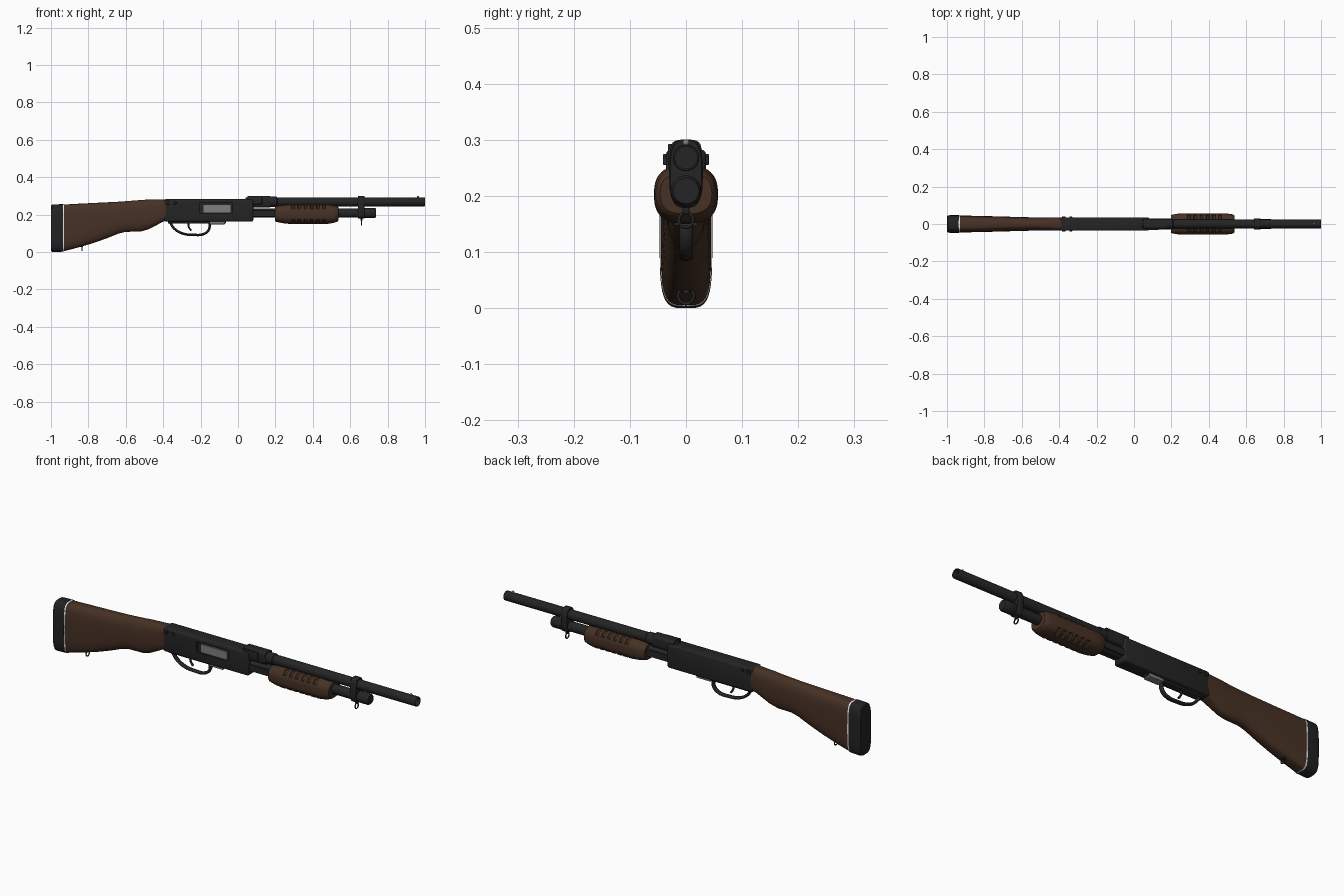
import bpy, bmesh, math
from mathutils import Vector

if "Cube" in bpy.data.objects:
    bpy.data.objects.remove(bpy.data.objects["Cube"])


def material(name, c):
    m = bpy.data.materials.new(name)
    m.diffuse_color = (*c, 1)
    m.use_nodes = True
    m.node_tree.nodes["Principled BSDF"].inputs["Base Color"].default_value = m.diffuse_color
    return m


WOOD = material("brown_wood", (0.062, 0.031, 0.018))
METAL = material("black_metal", (0.018, 0.018, 0.019))
RUBBER = material("black_rubber", (0.016, 0.016, 0.016))
STEEL = material("grey_steel", (0.21, 0.21, 0.21))
WHITE = material("white_spacer", (0.8, 0.8, 0.8))


def finish(name, bm, mat, smooth=True):
    bmesh.ops.recalc_face_normals(bm, faces=bm.faces)
    me = bpy.data.meshes.new(name)
    bm.to_mesh(me)
    bm.free()
    me.materials.append(mat)
    ob = bpy.data.objects.new(name, me)
    bpy.context.collection.objects.link(ob)
    activate(ob)
    if smooth:
        bpy.ops.object.shade_smooth_by_angle(angle=math.radians(35))
    return ob


def activate(ob):
    bpy.ops.object.select_all(action='DESELECT')
    ob.select_set(True)
    bpy.context.view_layer.objects.active = ob


def loft(name, sections, mat, n=40, shape=None):
    """Rounded sections along x: (x, z_low, z_high, half_width, roundness)."""
    bm = bmesh.new()
    rings = []
    for i, (x, lo, hi, w, e) in enumerate(sections):
        ring = []
        for k in range(n):
            t = 2 * math.pi * k / n
            c, s = math.cos(t), math.sin(t)
            f = shape(i, s) if shape else 1
            y = math.copysign(abs(c) ** (2 / e), c) * w * f
            z = (lo + hi) / 2 + math.copysign(abs(s) ** (2 / e), s) * (hi - lo) / 2 * f
            ring.append(bm.verts.new((x, y, z)))
        rings.append(ring)
    for a, b in zip(rings, rings[1:]):
        for k in range(n):
            bm.faces.new((a[k], a[(k + 1) % n], b[(k + 1) % n], b[k]))
    bm.faces.new(rings[0])
    bm.faces.new(rings[-1])
    return finish(name, bm, mat)


def lathe(name, z, profile, mat, n=32):
    """Turned part around an x axis at height z; profile of (x, radius)."""
    bm = bmesh.new()
    rings = [[bm.verts.new((x, r * math.cos(2 * math.pi * k / n), z + r * math.sin(2 * math.pi * k / n)))
              for k in range(n)] for x, r in profile]
    for a, b in zip(rings, rings[1:]):
        for k in range(n):
            bm.faces.new((a[k], a[(k + 1) % n], b[(k + 1) % n], b[k]))
    bm.faces.new(rings[0])
    bm.faces.new(rings[-1])
    return finish(name, bm, mat)


def box(name, x, y, z, mat, bevel=0.0):
    bm = bmesh.new()
    bmesh.ops.create_cube(bm, size=1)
    for v in bm.verts:
        v.co = Vector([(r[0] + r[1]) / 2 + c * (r[1] - r[0]) for r, c in zip((x, y, z), v.co)])
    if bevel:
        bmesh.ops.bevel(bm, geom=bm.edges[:], offset=bevel, segments=3, profile=0.5, affect='EDGES')
    return finish(name, bm, mat)


def strap(name, pts, r, width, mat):
    """Smooth rod through (x, z) points, stretched across y."""
    cu = bpy.data.curves.new(name, 'CURVE')
    cu.dimensions = '3D'
    sp = cu.splines.new('BEZIER')
    sp.bezier_points.add(len(pts) - 1)
    for p, (x, z) in zip(sp.bezier_points, pts):
        p.co = (x, 0, z)
        p.handle_left_type = p.handle_right_type = 'AUTO'
    cu.bevel_depth, cu.bevel_resolution, cu.resolution_u = r, 3, 8
    cu.use_fill_caps = True
    ob = bpy.data.objects.new(name, cu)
    bpy.context.collection.objects.link(ob)
    ob.scale.y = width / r
    cu.materials.append(mat)
    activate(ob)
    bpy.ops.object.convert(target='MESH')
    bpy.ops.object.shade_smooth_by_angle(angle=math.radians(40))


def swivel(name, x, z, r):
    bpy.ops.mesh.primitive_torus_add(location=(x, 0, z), rotation=(0, math.pi / 2, 0), major_radius=r,
                                     minor_radius=0.003, major_segments=24, minor_segments=8)
    ob = bpy.context.object
    ob.name = name
    ob.data.materials.append(METAL)
    bpy.ops.object.shade_smooth_by_angle(angle=math.radians(60))


# Stock, spacer and butt pad
loft("stock", [(-0.93, 0.005, 0.254, 0.045, 4), (-0.86, 0.023, 0.258, 0.044, 3.6),
               (-0.78, 0.046, 0.262, 0.042, 3.2), (-0.70, 0.074, 0.266, 0.040, 2.9),
               (-0.64, 0.098, 0.269, 0.038, 2.7), (-0.60, 0.108, 0.272, 0.037, 2.6),
               (-0.56, 0.109, 0.275, 0.036, 2.6), (-0.52, 0.110, 0.278, 0.036, 2.6),
               (-0.48, 0.121, 0.281, 0.036, 2.8), (-0.44, 0.141, 0.282, 0.036, 3),
               (-0.41, 0.158, 0.282, 0.036, 3.5), (-0.385, 0.168, 0.282, 0.036, 4)], WOOD)
loft("stock_spacer", [(-0.937, 0.003, 0.256, 0.0465, 4), (-0.929, 0.004, 0.256, 0.0465, 4)], WHITE)
loft("butt_pad", [(-1.0, 0.008, 0.247, 0.042, 4), (-0.995, 0.002, 0.253, 0.046, 4),
                  (-0.985, 0.0, 0.255, 0.047, 4), (-0.936, 0.002, 0.256, 0.047, 4)], RUBBER)

# Receiver with ejection port cut in the front side
receiver = box("receiver", (-0.395, 0.082), (-0.036, 0.036), (0.163, 0.283), METAL, 0.010)
cutter = box("port_cutter", (-0.205, -0.03), (-0.06, -0.024), (0.21, 0.262), METAL)
cutter.hide_render = True
mod = receiver.modifiers.new("port", 'BOOLEAN')
mod.operation, mod.object = 'DIFFERENCE', cutter
activate(receiver)
bpy.ops.object.modifier_apply(modifier="port")
bpy.data.objects.remove(cutter)
box("bolt", (-0.185, -0.04), (-0.032, -0.015), (0.212, 0.252), STEEL)
box("loading_gate", (-0.15, -0.07), (-0.020, 0.020), (0.148, 0.175), STEEL, 0.003)
for side, s in (("front", -1), ("back", 1)):
    y = sorted((s * 0.030, s * 0.041))
    box("receiver_lug_" + side, (-0.385, -0.365), y, (0.255, 0.275), METAL, 0.003)
    box("receiver_pin_" + side, (-0.345, -0.33), y, (0.255, 0.270), METAL, 0.003)

# Trigger group
box("trigger_plate", (-0.375, -0.065), (-0.017, 0.017), (0.153, 0.17), METAL, 0.003)
strap("trigger_guard", [(-0.365, 0.165), (-0.345, 0.130), (-0.30, 0.101), (-0.24, 0.092),
                        (-0.18, 0.098), (-0.156, 0.120), (-0.152, 0.160)], 0.007, 0.012, METAL)
strap("trigger", [(-0.262, 0.165), (-0.264, 0.138), (-0.250, 0.114)], 0.005, 0.006, METAL)

# Barrel with hollow muzzle, breech block and collar
lathe("barrel", 0.268, [(0.04, 0.024), (0.997, 0.0235), (1.0, 0.0225), (1.0, 0.0195), (0.94, 0.0195)], METAL)
loft("breech_block", [(0.05, 0.238, 0.30, 0.028, 4), (0.17, 0.238, 0.30, 0.028, 4)], METAL)
lathe("barrel_collar", 0.268, [(0.165, 0.028), (0.205, 0.028), (0.21, 0.024)], METAL)
box("breech_rail", (0.05, 0.13), (-0.032, -0.018), (0.255, 0.293), METAL, 0.002)
bpy.ops.mesh.primitive_uv_sphere_add(segments=16, ring_count=8, radius=0.006, location=(0.962, 0, 0.295))
bead = bpy.context.object
bead.name = "front_bead"
bead.data.materials.append(STEEL)
bpy.ops.object.shade_smooth()

# Magazine tube, cap and slide bars
lathe("magazine_tube", 0.209, [(0.07, 0.024), (0.70, 0.024)], METAL)
lathe("magazine_cap", 0.209, [(0.675, 0.025), (0.68, 0.0275), (0.73, 0.0275), (0.738, 0.023)], METAL)
for side, s in (("front", -1), ("back", 1)):
    box("slide_bar_" + side, (0.05, 0.22), sorted((s * 0.024, s * 0.030)), (0.19, 0.222), METAL)

# Sliding fore-end with rows of finger grooves above and below
rows = [(0.198, 0.168, 0.240, 0.046, 2.6), (0.203, 0.162, 0.245, 0.050, 2.6),
        (0.235, 0.155, 0.251, 0.055, 2.6), (0.27, 0.151, 0.254, 0.057, 2.6)]
grooved = set()
for g in range(6):
    c = 0.295 + 0.033 * g
    for d in (-0.009, -0.005, 0.005, 0.009):
        if abs(d) < 0.006:
            grooved.add(len(rows))
        rows.append((c + d, 0.150, 0.255, 0.057, 2.6))
rows += [(0.49, 0.152, 0.253, 0.056, 2.6), (0.515, 0.157, 0.249, 0.054, 2.6),
         (0.532, 0.163, 0.244, 0.050, 2.6), (0.536, 0.168, 0.240, 0.046, 2.6)]
loft("fore_end", rows, WOOD, 56,
     lambda i, s: 0.88 if i in grooved and 0.45 < abs(s) < 0.95 else 1)

# Barrel clamp and sling swivels
loft("barrel_clamp", [(0.642, 0.181, 0.299, 0.028, 3), (0.645, 0.179, 0.301, 0.030, 3),
                      (0.673, 0.179, 0.301, 0.030, 3), (0.676, 0.181, 0.299, 0.028, 3)], METAL)
box("front_swivel_stud", (0.654, 0.666), (-0.006, 0.006), (0.168, 0.185), METAL, 0.002)
swivel("front_swivel", 0.66, 0.157, 0.013)
box("rear_swivel_stud", (-0.841, -0.829), (-0.006, 0.006), (0.026, 0.04), METAL, 0.002)
swivel("rear_swivel", -0.835, 0.022, 0.014)
